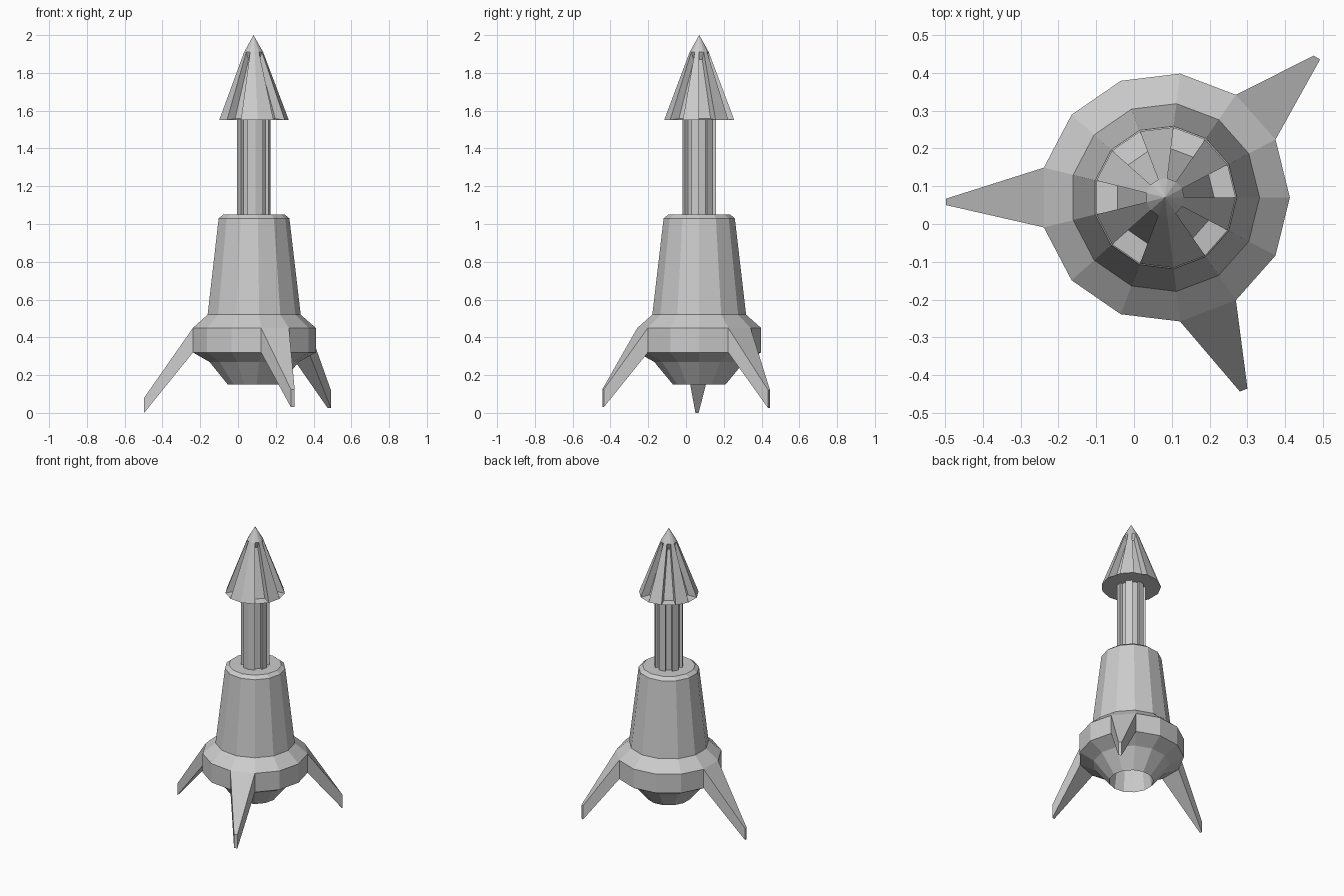
import bpy, bmesh
from math import cos, sin, tau
from mathutils import Vector

if "Cube" in bpy.data.objects:
    bpy.data.objects.remove(bpy.data.objects["Cube"])

N = 13                      # sides of every turned part
CX, CY = 0.082, 0.07        # main axis
FLUTES = (0, 2, 4, 6, 8, 11)


def ring_point(i, r, z):
    a = tau * i / N
    return Vector((CX + r * cos(a), CY + r * sin(a), z))


def finish(name, bm):
    bmesh.ops.recalc_face_normals(bm, faces=bm.faces)
    me = bpy.data.meshes.new(name)
    bm.to_mesh(me)
    bm.free()
    ob = bpy.data.objects.new(name, me)
    bpy.context.collection.objects.link(ob)
    return ob


def lathe(name, profile, fluted=None, inner=None):
    """Turn (radius, z) points; the fluted band gets facets sunk to the inner points."""
    bm = bmesh.new()
    rings = [[bm.verts.new(ring_point(i, r, z)) for i in range(N)] for r, z in profile]
    for k in range(len(rings) - 1):
        for i in range(N):
            j = (i + 1) % N
            quad = [rings[k][i], rings[k][j], rings[k + 1][j], rings[k + 1][i]]
            if k == fluted and i in FLUTES:
                (r0, z0), (r1, z1) = inner
                sunk = [bm.verts.new(ring_point(n, r, z))
                        for n, r, z in ((i, r0, z0), (i + 1, r0, z0),
                                        (i + 1, r1, z1), (i, r1, z1))]
                for s in range(4):
                    t = (s + 1) % 4
                    bm.faces.new((quad[s], quad[t], sunk[t], sunk[s]))
                quad = sunk
            bm.faces.new(quad)
    bmesh.ops.remove_doubles(bm, verts=bm.verts, dist=0.0005)
    return finish(name, bm)


# Hull: nozzle recess, engine cone, fin collar, tapered body
lathe("hull", [(0, 0.30), (0.12, 0.30), (0.14, 0.15), (0.24, 0.27), (0.33, 0.32),
               (0.33, 0.45), (0.25, 0.52), (0.19, 1.03), (0.165, 1.05), (0, 1.05)])

# Fluted neck column
lathe("neck", [(0.09, 1.04), (0.09, 1.555)], 0, ((0.072, 1.04), (0.072, 1.555)))

# Nose cone with sunken panels
lathe("nose_cone", [(0, 1.55), (0.187, 1.55), (0.051, 1.91), (0, 2.0)], 1,
      ((0.13, 1.558), (0.035, 1.87)))

# Landing fins: collar facet, its two tip corners, tip bottom and top height
fins = [(1, (0.492, 0.435), (0.475, 0.445), 0.025, 0.12),
        (6, (-0.497, 0.067), (-0.497, 0.050), 0.0, 0.08),
        (10, (0.28, -0.443), (0.30, -0.435), 0.03, 0.125)]
for n, (facet, ta, tb, lo, hi) in enumerate(fins, 1):
    bm = bmesh.new()
    root = [ring_point(facet, 0.33, 0.32), ring_point(facet + 1, 0.33, 0.32),
            ring_point(facet + 1, 0.33, 0.45), ring_point(facet, 0.33, 0.45)]
    tip = [(*ta, lo), (*tb, lo), (*tb, hi), (*ta, hi)]
    a = [bm.verts.new(p) for p in root]
    b = [bm.verts.new(p) for p in tip]
    bm.faces.new(b)
    for s in range(4):
        t = (s + 1) % 4
        bm.faces.new((a[s], a[t], b[t], b[s]))
    finish(f"fin_{n}", bm)
